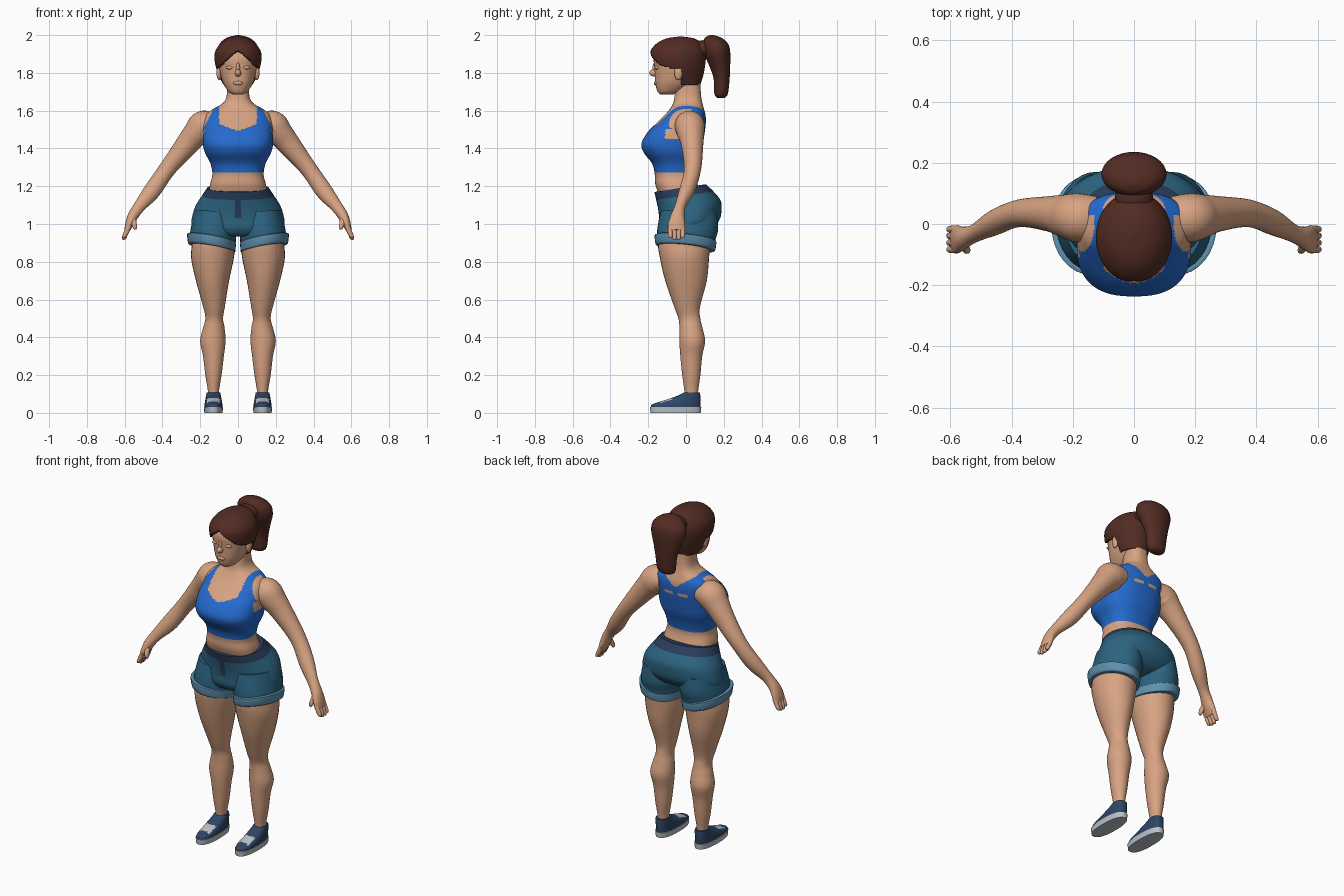
import bpy
import bmesh
from math import cos, sin, pi, copysign
from mathutils import Vector, Matrix

if "Cube" in bpy.data.objects:
    bpy.data.objects.remove(bpy.data.objects["Cube"], do_unlink=True)


def material(name, *rgb):
    mat = bpy.data.materials.new(name)
    mat.use_nodes = True
    mat.diffuse_color = (*rgb, 1)
    shader = next(n for n in mat.node_tree.nodes if n.type == "BSDF_PRINCIPLED")
    shader.inputs["Base Color"].default_value = (*rgb, 1)
    return mat


skin = material("skin", .69, .37, .225)
blue = material("bright blue", .018, .145, .62)
hair_brown = material("dark brown", .085, .025, .017)
denim = material("denim", .025, .125, .215)
navy = material("waistband navy", .022, .045, .1)
pale_denim = material("pale denim", .115, .28, .42)
shoe_navy = material("shoe navy", .027, .06, .13)
light_grey = material("light grey", .48, .54, .58)


def finish(name, bm, mats, mirror=False):
    bmesh.ops.recalc_face_normals(bm, faces=bm.faces)
    mesh = bpy.data.meshes.new(name)
    bm.to_mesh(mesh)
    bm.free()
    for mat in mats:
        mesh.materials.append(mat)
    obj = bpy.data.objects.new(name, mesh)
    bpy.context.collection.objects.link(obj)
    if mirror:
        obj.modifiers.new("other_side", "MIRROR")
    bpy.ops.object.select_all(action="DESELECT")
    obj.select_set(True)
    bpy.context.view_layer.objects.active = obj
    bpy.ops.object.shade_smooth_by_angle(angle=pi / 4)
    return obj


def spline(keys, steps):
    """Smooth in-between rings through the key rings."""
    keys = [Vector(k) for k in keys]
    rings = []
    for i in range(len(keys) - 1):
        b, c = keys[i], keys[i + 1]
        a, d = keys[max(i - 1, 0)], keys[min(i + 2, len(keys) - 1)]
        for s in range(steps):
            t = s / steps
            rings.append(b + (c - a) * t / 2 + (a * 2 - b * 5 + c * 4 - d) * t * t / 2
                         + (b * 3 - a - c * 3 + d) * t ** 3 / 2)
    return rings + [keys[-1]]


def loft(name, keys, mats, sides=32, steps=5, power=2, tilt=(0, 0),
         follow=False, mirror=False, rule=None, drop=None):
    """Skin rings of (x, y, z, half width, half depth)."""
    rings = spline(keys, steps)
    bm = bmesh.new()
    loops = []
    for i, (x, y, z, rx, ry) in enumerate(rings):
        across = Vector((1, 0, 0))
        if follow:
            t = rings[min(i + 1, len(rings) - 1)] - rings[max(i - 1, 0)]
            across = Vector((t[2], 0, -t[0])).normalized()
        loop = []
        for k in range(sides):
            c, s = cos(2 * pi * k / sides), sin(2 * pi * k / sides)
            u = copysign(abs(c) ** (2 / power), c) * rx
            v = copysign(abs(s) ** (2 / power), s) * ry
            p = Vector((x, y + v, z + tilt[0] * u + tilt[1] * v)) + across * u
            loop.append(bm.verts.new(p))
        loops.append(loop)
    for low, high in zip(loops, loops[1:]):
        for k in range(sides):
            n = (k + 1) % sides
            bm.faces.new((low[k], low[n], high[n], high[k]))
    bm.faces.new(loops[0])
    bm.faces.new(loops[-1])
    if rule:
        for f in bm.faces:
            f.material_index = rule(f.calc_center_median())
    if drop:
        gone = [f for f in bm.faces if drop(f.calc_center_median())]
        bmesh.ops.delete(bm, geom=gone, context="FACES")
    return finish(name, bm, mats, mirror)


def body(*rows):
    """Centred rings from (z, half width, front y, back y)."""
    return [(0, (f + b) / 2, z, w, (b - f) / 2) for z, w, f, b in rows]


def ball(name, centre, size, mat, mirror=False):
    bm = bmesh.new()
    bmesh.ops.create_uvsphere(bm, u_segments=20, v_segments=12, radius=1,
                              matrix=Matrix.Translation(centre) @ Matrix.Diagonal((*size, 1)))
    return finish(name, bm, [mat], mirror)


# Torso with the strapped top painted on by region
def top_region(c):
    x, y, z = abs(c.x), c.y, c.z
    if z < 1.27:
        return 0
    if y < .03:
        cup = z < 1.49 + .4 * x and (x < .15 or y < -.11 or z < 1.45)
        strap = z > 1.5 and .1 < x < .17 - .5 * (z - 1.53)
        return int(cup or strap)
    hole = 1.5 < z < 1.52 and .02 < x < .08
    return int(z < 1.55 + .7 * x and (x < .15 or z < 1.45) and not hole)


loft("torso", body((1.1, .16, -.12, .1), (1.2, .15, -.16, .065), (1.26, .136, -.165, .05),
                   (1.32, .146, -.18, .06), (1.38, .176, -.225, .08), (1.43, .186, -.235, .09),
                   (1.49, .185, -.2, .1), (1.54, .18, -.15, .105), (1.58, .168, -.11, .103),
                   (1.61, .13, -.085, .095), (1.64, .08, -.068, .087), (1.68, .06, -.06, .08),
                   (1.76, .056, -.05, .075)),
     [skin, blue], sides=128, steps=9, power=2.5, rule=top_region)

# Head and face
loft("head", body((1.685, .025, -.135, -.07), (1.7, .05, -.15, -.03), (1.74, .076, -.162, .03),
                  (1.78, .09, -.165, .06), (1.83, .1, -.168, .075), (1.88, .105, -.17, .08),
                  (1.93, .09, -.15, .065)), [skin], power=2.2)
ball("nose", (0, -.165, 1.8), (.016, .03, .02), skin)
ball("nose_bridge", (0, -.16, 1.825), (.011, .018, .035), skin)
ball("lips", (0, -.157, 1.746), (.026, .013, .012), skin)
ball("eyelids", (.042, -.153, 1.828), (.022, .013, .01), skin, mirror=True)
ball("ears", (.1, -.04, 1.8), (.014, .022, .038), skin, mirror=True)


# Parted hair with an open face
def face_opening(c):
    return c.z < 1.736 or (c.y < -.025 and c.z < 1.925 - .9 * abs(c.x))


hair = loft("hair", body((1.735, .075, -.08, .075), (1.78, .1, -.17, .09), (1.83, .117, -.183, .1),
                         (1.88, .125, -.19, .105), (1.92, .118, -.186, .1), (1.96, .088, -.15, .08),
                         (1.983, .05, -.1, .04), (1.992, .01, -.04, -.02)),
            [hair_brown], sides=96, steps=8, drop=face_opening)
shell = hair.modifiers.new("thickness", "SOLIDIFY")
shell.thickness, shell.offset = .02, -1
ball("ponytail_root", (0, .09, 1.925), (.062, .06, .048), hair_brown)
loft("ponytail", body((1.668, .035, .165, .205), (1.69, .056, .15, .222), (1.77, .066, .146, .231),
                      (1.84, .085, .122, .234), (1.9, .105, .096, .235), (1.95, .1, .09, .225),
                      (1.985, .062, .1, .19), (2, .01, .125, .145)), [hair_brown])

# Arms and hands
loft("arms", [(.12, .02, 1.53, .06, .07), (.18, .02, 1.518, .083, .08), (.225, .025, 1.475, .07, .071),
              (.275, .033, 1.415, .06, .058), (.375, .035, 1.29, .045, .045),
              (.455, .005, 1.175, .045, .042), (.52, -.03, 1.095, .032, .03),
              (.555, -.045, 1.045, .028, .036), (.575, -.05, 1, .022, .045),
              (.588, -.05, .965, .014, .043)], [skin], follow=True, mirror=True)
for i, name in enumerate(("index", "middle", "ring", "little")):
    y = -.083 + .022 * i
    drop_z = .925 if i in (0, 3) else .916
    loft(name + "_fingers", [(.576, y, .99, .013, .013), (.594, y, .95, .013, .012),
                             (.604, y, drop_z + .006, .01, .01), (.605, y, drop_z, .004, .004)],
         [skin], sides=12, steps=3, follow=True, mirror=True)
loft("thumbs", [(.558, -.06, 1.035, .016, .018), (.55, -.08, 1, .014, .015),
                (.545, -.086, .98, .011, .011), (.544, -.087, .97, .004, .004)],
     [skin], sides=12, follow=True, mirror=True)

# Legs
loft("legs", [(.13, .03, .07, .03, .035), (.13, .028, .12, .03, .037), (.13, .028, .2, .043, .048),
              (.13, .028, .3, .055, .058), (.133, .033, .38, .067, .068), (.128, .026, .45, .057, .061),
              (.126, .018, .5, .047, .058), (.127, .006, .56, .057, .068), (.135, 0, .7, .088, .11),
              (.135, -.008, .82, .113, .13), (.13, -.01, .9, .113, .138), (.13, 0, .98, .11, .13)],
     [skin], mirror=True)


# Shorts with waistband, fly and turned-up cuffs
def band_region(c):
    fly = c.y < 0 and abs(c.x) < .014 and c.z > 1.035
    return int(fly or c.z - .15 * c.y > 1.152)


loft("shorts", body((.945, .16, -.07, .09), (.96, .22, -.115, .14), (1, .246, -.14, .178),
                    (1.05, .24, -.142, .188), (1.1, .222, -.147, .183), (1.15, .19, -.158, .145),
                    (1.19, .164, -.167, .105)),
     [denim, navy], sides=96, steps=7, power=2.1, tilt=(0, .15), rule=band_region)
loft("shorts_legs", [(.135, 0, .89, .121, .152), (.133, .002, .93, .122, .156),
                     (.127, .01, .98, .12, .16), (.12, .015, 1.06, .108, .15)],
     [denim], mirror=True, tilt=(.1, -.05))
loft("cuffs", [(.139, -.003, .873, .118, .148), (.139, -.003, .876, .125, .157),
               (.14, -.003, .9, .128, .162), (.14, -.003, .924, .13, .163),
               (.139, -.003, .928, .12, .152)],
     [pale_denim], steps=2, mirror=True, tilt=(.18, -.1))


# Shoes with soles and a pale instep panel
def instep(c):
    return int(abs(c.x - .13) < .034 and -.135 < c.y < -.075 and c.z > .04)


loft("shoe_uppers", [(.13, -.055, .028, .047, .131), (.13, -.052, .045, .047, .128),
                     (.13, -.022, .065, .044, .099), (.13, .012, .088, .04, .064),
                     (.13, .032, .108, .036, .042)],
     [shoe_navy, light_grey], sides=64, power=2.4, mirror=True, rule=instep)
loft("shoe_soles", [(.13, -.055, 0, .048, .133), (.13, -.055, .032, .051, .136)],
     [light_grey], sides=48, steps=1, power=2.4, mirror=True)
